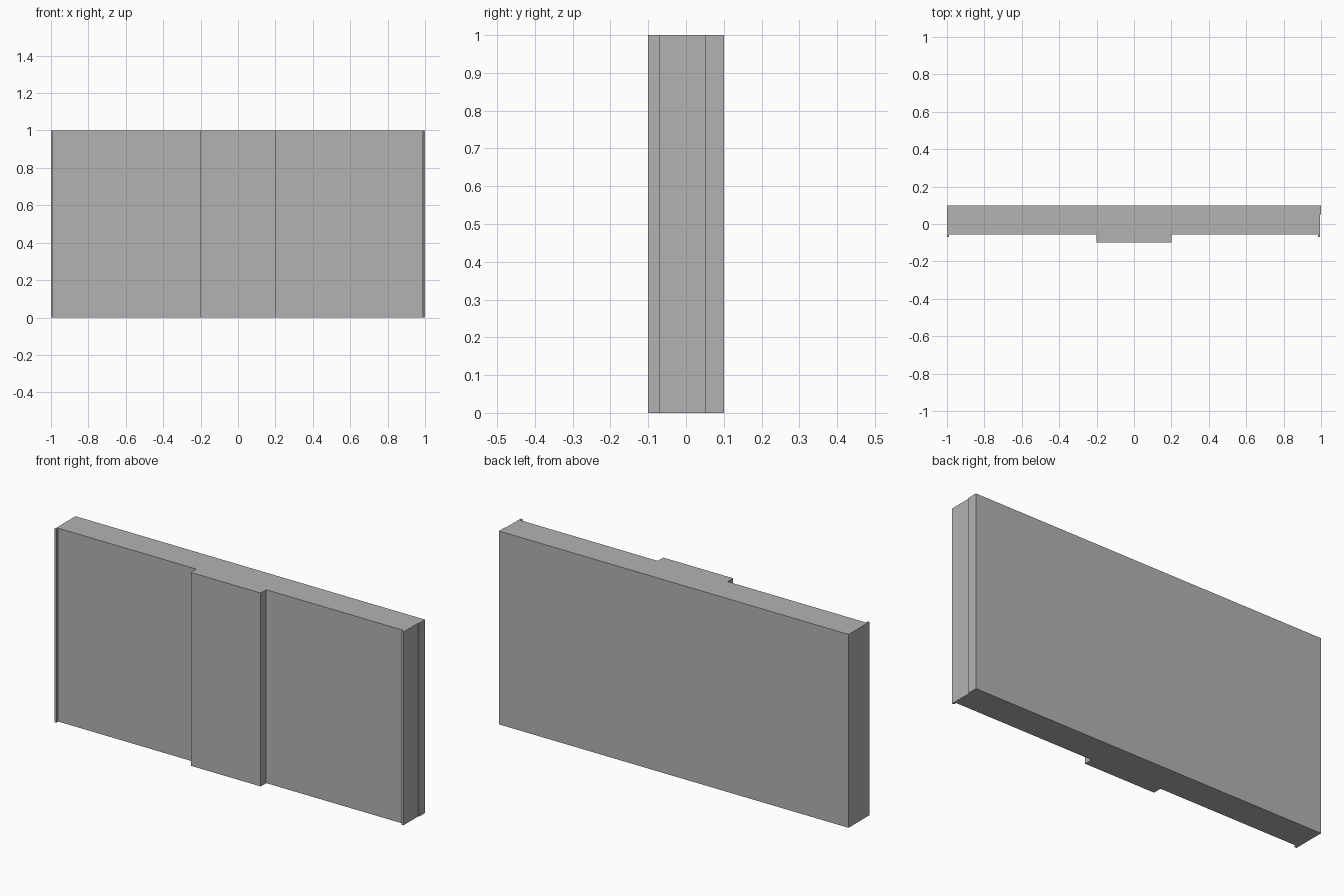
import bpy
import bmesh

cube = bpy.data.objects.get("Cube")
if cube:
    bpy.data.objects.remove(cube, do_unlink=True)

HEIGHT = 1.0

# Plain grey plaster
grey = bpy.data.materials.new("grey_plaster")
grey.use_nodes = True
colour = (0.45, 0.45, 0.45, 1)
grey.diffuse_color = colour
grey.node_tree.nodes["Principled BSDF"].inputs["Base Color"].default_value = colour


def extrude_plan(name, plan):
    """Raise a floor-plan outline to the wall height."""
    mesh = bpy.data.meshes.new(name)
    bm = bmesh.new()
    base = bm.faces.new([bm.verts.new((x, y, 0)) for x, y in plan])
    raised = bmesh.ops.extrude_face_region(bm, geom=[base])["geom"]
    top = [v for v in raised if isinstance(v, bmesh.types.BMVert)]
    bmesh.ops.translate(bm, verts=top, vec=(0, 0, HEIGHT))
    bmesh.ops.recalc_face_normals(bm, faces=bm.faces)
    bm.to_mesh(mesh)
    bm.free()
    mesh.materials.append(grey)
    obj = bpy.data.objects.new(name, mesh)
    bpy.context.collection.objects.link(obj)
    return obj


# Wall with a central pilaster, thin end lips and a shallow rebate on its left end
FRONT, BACK, LIP, PILASTER = -0.055, 0.1, -0.07, -0.1
extrude_plan("wall_panel", [
    (-1, BACK), (-1, LIP), (-0.99, LIP), (-0.99, FRONT),
    (-0.2, FRONT), (-0.2, PILASTER), (0.2, PILASTER), (0.2, FRONT),
    (0.985, FRONT), (0.985, LIP), (0.995, LIP), (0.995, 0.05),
    (1, 0.05), (1, BACK),
])
